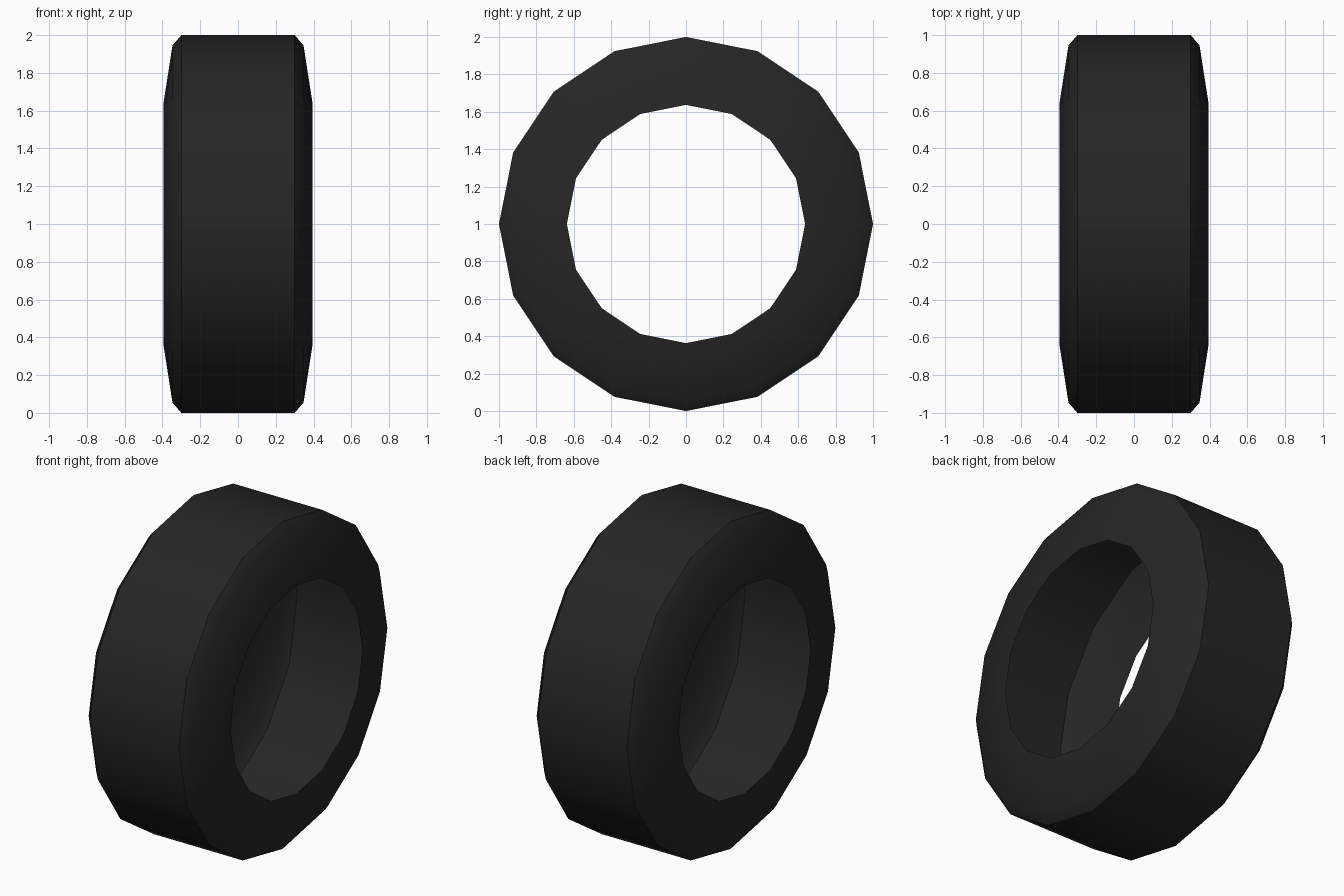
import bpy
import bmesh
from math import cos, sin, tau, radians

cube = bpy.data.objects.get("Cube")
if cube:
    bpy.data.objects.remove(cube, do_unlink=True)

SIDES = 16

# Black rubber
rubber = bpy.data.materials.new("black_rubber")
rubber.use_nodes = True
colour = (0.019, 0.019, 0.019, 1)
rubber.diffuse_color = colour
bsdf = rubber.node_tree.nodes["Principled BSDF"]
bsdf.inputs["Base Color"].default_value = colour
bsdf.inputs["Roughness"].default_value = 0.9

# Half profile as (x, radius): bead, shoulder, tread edge; then mirrored
half = [(0.395, 0.637), (0.347, 0.945), (0.3, 1.0)]
profile = [(-x, r) for x, r in half] + half[::-1]

# Hollow tyre shell, open at the inner rim
bm = bmesh.new()
rings = [[bm.verts.new((x, r * cos(tau * i / SIDES), 1 + r * sin(tau * i / SIDES)))
          for i in range(SIDES)] for x, r in profile]
for a, b in zip(rings, rings[1:]):
    for i in range(SIDES):
        j = (i + 1) % SIDES
        bm.faces.new((a[i], a[j], b[j], b[i]))

mesh = bpy.data.meshes.new("tyre")
bm.to_mesh(mesh)
bm.free()
mesh.materials.append(rubber)
tyre = bpy.data.objects.new("tyre", mesh)
bpy.context.collection.objects.link(tyre)

# Rounded sidewalls with a crisp tread edge
bpy.ops.object.select_all(action="DESELECT")
tyre.select_set(True)
bpy.context.view_layer.objects.active = tyre
bpy.ops.object.shade_smooth_by_angle(angle=radians(40))
